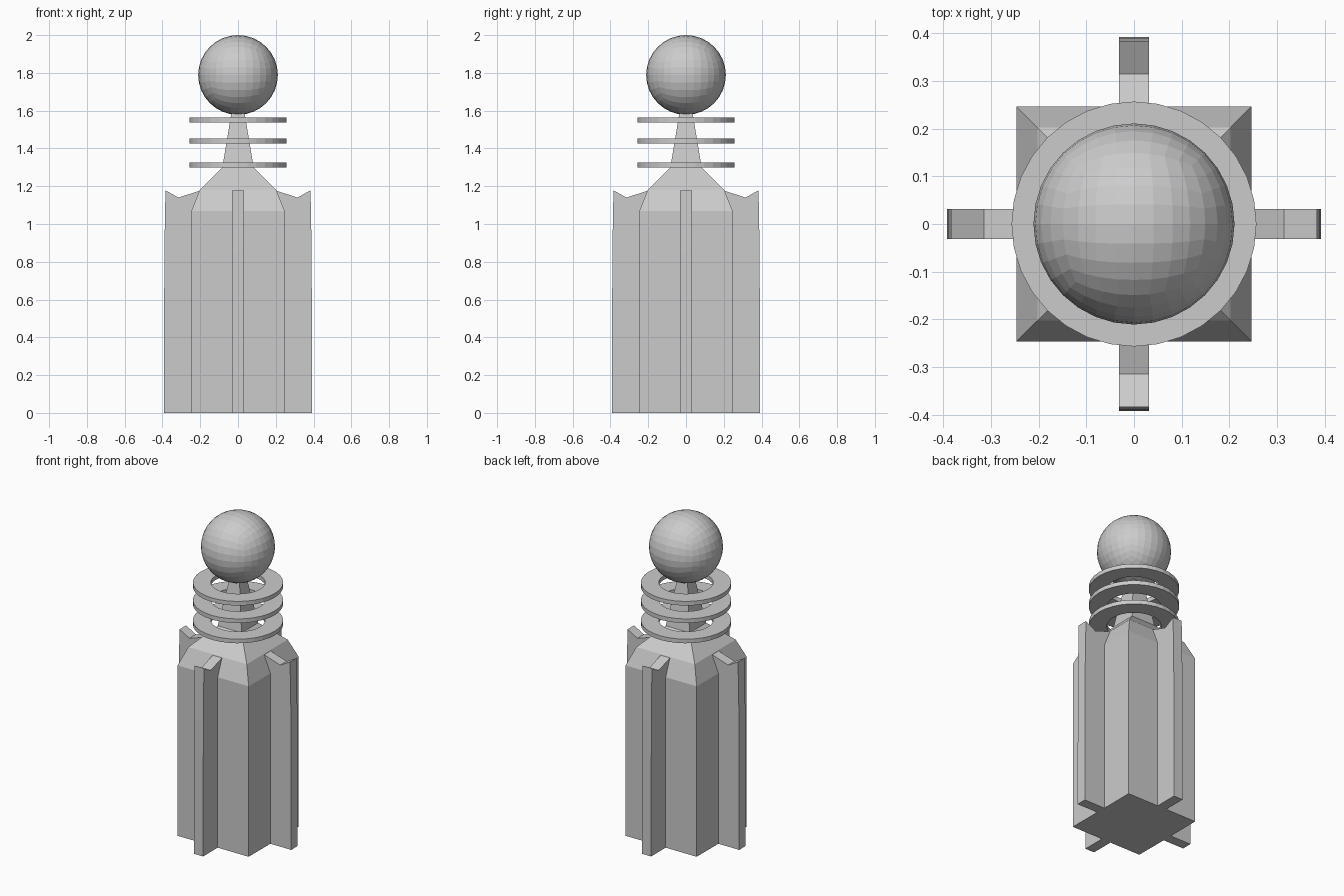
import bpy, bmesh
from math import cos, sin, pi
from mathutils import Matrix, Vector

if "Cube" in bpy.data.objects:
    bpy.data.objects.remove(bpy.data.objects["Cube"])


def make_object(name, bm):
    bmesh.ops.recalc_face_normals(bm, faces=bm.faces[:])
    mesh = bpy.data.meshes.new(name)
    bm.to_mesh(mesh)
    bm.free()
    obj = bpy.data.objects.new(name, mesh)
    bpy.context.collection.objects.link(obj)
    return obj


def loft(name, profile, sides, closed=False, turn=0.0):
    """Revolve (radius, z) points; closed joins last to first, otherwise ends are capped."""
    bm = bmesh.new()
    rings = [[bm.verts.new((r * cos(turn + 2 * pi * i / sides),
                            r * sin(turn + 2 * pi * i / sides), z))
              for i in range(sides)] for r, z in profile]
    pairs = list(zip(rings, rings[1:]))
    if closed:
        pairs.append((rings[-1], rings[0]))
    else:
        bm.faces.new(rings[0])
        bm.faces.new(rings[-1])
    for a, b in pairs:
        for i in range(sides):
            j = (i + 1) % sides
            bm.faces.new((a[i], a[j], b[j], b[i]))
    return make_object(name, bm)


# Square tower with two-step shoulder and tapering neck (half widths)
tower = [(0.247, 0), (0.247, 1.07), (0.203, 1.18), (0.083, 1.30), (0.033, 1.60)]
loft("tower_body", [(h * 2 ** 0.5, z) for h, z in tower], 4, turn=pi / 4)

# Four buttress fins with notched tops
fin_profile = [(0.18, 0), (0.392, 0), (0.390, 0.85), (0.384, 1.178),
               (0.315, 1.14), (0.203, 1.176), (0.18, 1.176)]
for k, side in enumerate(("right", "back", "left", "front")):
    bm = bmesh.new()
    face = bm.faces.new([bm.verts.new((x, -0.032, z)) for x, z in fin_profile])
    ext = bmesh.ops.extrude_face_region(bm, geom=[face], use_keep_orig=True)
    moved = [g for g in ext["geom"] if isinstance(g, bmesh.types.BMVert)]
    bmesh.ops.translate(bm, verts=moved, vec=(0, 0.064, 0))
    bm.transform(Matrix.Rotation(k * pi / 2, 4, "Z"))
    make_object("fin_" + side, bm)

# Floating flat rings around the neck
for i, z in enumerate((1.313, 1.440, 1.550)):
    t = 0.013
    loft(f"ring_{i + 1}", [(0.155, z - t), (0.257, z - t), (0.257, z + t), (0.155, z + t)],
         32, closed=True)

# Ball on top: faceted cube-sphere
bm = bmesh.new()
bmesh.ops.create_cube(bm, size=2)
for _ in range(3):
    bmesh.ops.subdivide_edges(bm, edges=bm.edges[:], cuts=1, use_grid_fill=True)
    for v in bm.verts:
        v.co.normalize()
for v in bm.verts:
    v.co = v.co * 0.211 + Vector((0, 0, 1.789))
make_object("top_ball", bm)
